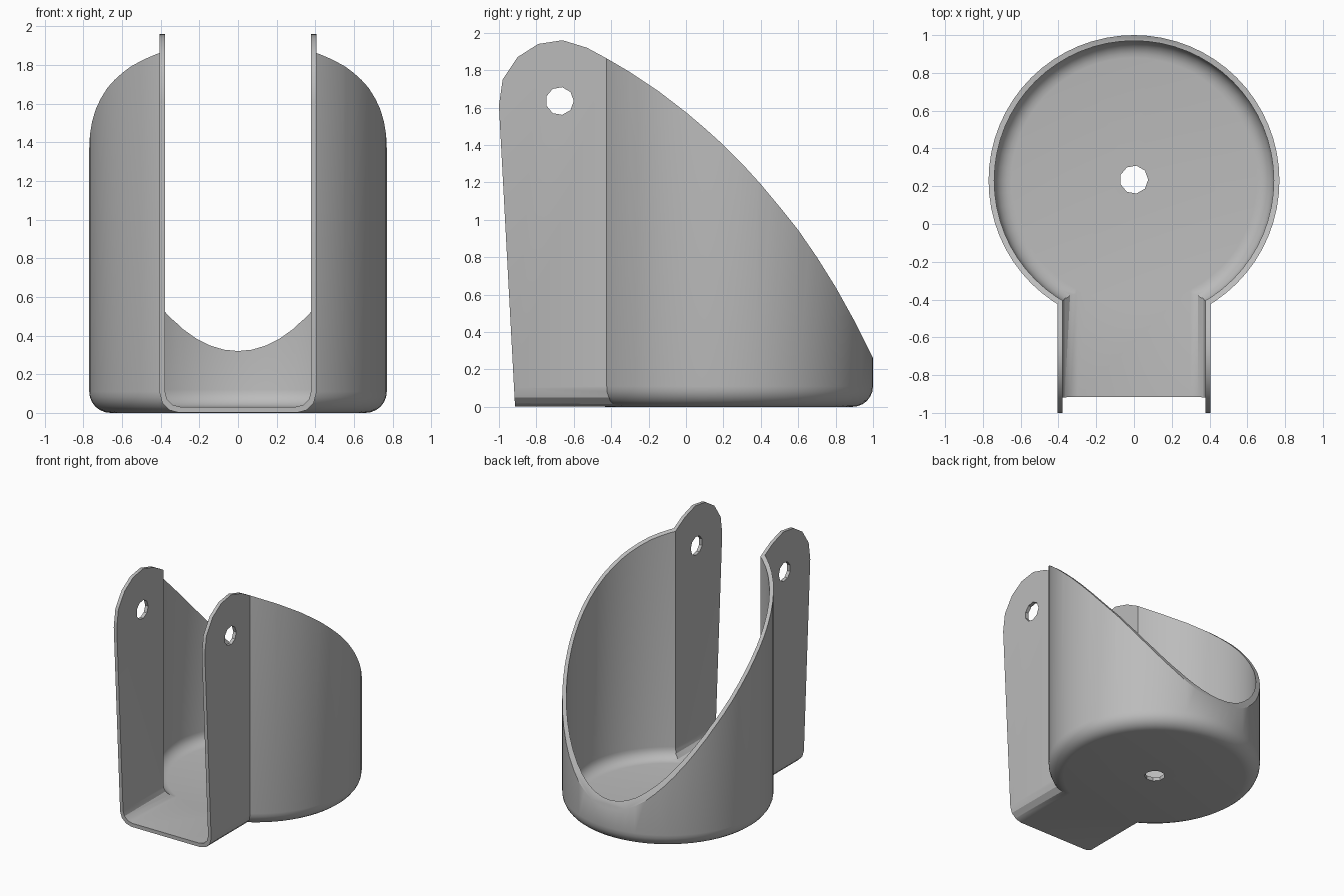
import bpy, bmesh, math
from mathutils import Vector

cube = bpy.data.objects.get("Cube")
if cube:
    bpy.data.objects.remove(cube, do_unlink=True)

CENTRE_Y = 0.23

grey = bpy.data.materials.new("plain grey")
grey.use_nodes = True
grey.diffuse_color = (0.5, 0.5, 0.5, 1)
grey.node_tree.nodes["Principled BSDF"].inputs["Base Color"].default_value = (0.5, 0.5, 0.5, 1)


def make_object(name, bm):
    bmesh.ops.recalc_face_normals(bm, faces=bm.faces)
    mesh = bpy.data.meshes.new(name)
    bm.to_mesh(mesh)
    bm.free()
    mesh.materials.append(grey)
    obj = bpy.data.objects.new(name, mesh)
    bpy.context.collection.objects.link(obj)
    return obj


def prism(name, points, direction):
    """Extrude a closed outline along a direction."""
    bm = bmesh.new()
    face = bm.faces.new([bm.verts.new(p) for p in points])
    ext = bmesh.ops.extrude_face_region(bm, geom=[face])
    moved = [v for v in ext["geom"] if isinstance(v, bmesh.types.BMVert)]
    bmesh.ops.translate(bm, verts=moved, vec=Vector(direction))
    return make_object(name, bm)


def fillet(radius, floor, bend, steps):
    """Rounded lower corner, from the floor up to the wall."""
    turns = [math.pi / 2 * i / steps for i in range(steps + 1)]
    return [(radius - bend + bend * math.sin(t), floor + bend - bend * math.cos(t)) for t in turns]


def round_tub(name, radius, floor, bend, top, sides=64):
    """Solid of revolution with a rounded bottom edge."""
    bm = bmesh.new()
    rings = []
    for r, z in fillet(radius, floor, bend, 6) + [(radius, top)]:
        rings.append([bm.verts.new((r * math.sin(2 * math.pi * i / sides),
                                    CENTRE_Y + r * math.cos(2 * math.pi * i / sides), z))
                      for i in range(sides)])
    for a, b in zip(rings, rings[1:]):
        for i in range(sides):
            j = (i + 1) % sides
            bm.faces.new((a[i], a[j], b[j], b[i]))
    bm.faces.new(rings[0])
    bm.faces.new(rings[-1])
    return make_object(name, bm)


def channel(name, half, floor, bend, top, front):
    """Straight trough running from the front into the tub."""
    right = fillet(half, floor, bend, 3) + [(half, top)]
    outline = right + [(-x, z) for x, z in reversed(right)]
    return prism(name, [(x, front, z) for x, z in outline], (0, 0.2 - front, 0))


def circle(radius, sides):
    return [(radius * math.cos(2 * math.pi * i / sides),
             radius * math.sin(2 * math.pi * i / sides)) for i in range(sides)]


def combine(target, other, operation):
    mod = target.modifiers.new(operation.lower(), 'BOOLEAN')
    mod.operation = operation
    mod.solver = 'EXACT'
    mod.object = other
    bpy.context.view_layer.objects.active = target
    bpy.ops.object.modifier_apply(modifier=mod.name)
    bpy.data.objects.remove(other, do_unlink=True)


# Outer body: round tub joined to the front channel
holder = round_tub("holder_body", 0.77, 0, 0.11, 2.2)
combine(holder, channel("channel_outer", 0.405, 0.001, 0.10, 2.1, -1.1), 'UNION')

# Hollow inside
combine(holder, round_tub("tub_hollow", 0.74, 0.03, 0.09, 2.4), 'DIFFERENCE')
combine(holder, channel("channel_hollow", 0.378, 0.031, 0.08, 2.3, -1.2), 'DIFFERENCE')

# Side outline: rounded front lugs and a rim sweeping down to the back
lug = [(-0.915, -0.1), (-0.915, 0.02), (-1, 1.61), (-0.98, 1.75), (-0.90, 1.87), (-0.79, 1.94),
       (-0.66, 1.96), (-0.53, 1.92), (-0.428, 1.865)]
rim = [(-0.3, 1.79), (-0.15, 1.69), (0, 1.575), (0.1, 1.49), (0.2, 1.4), (0.3, 1.3), (0.4, 1.19),
       (0.5, 1.07), (0.6, 0.945), (0.7, 0.80), (0.8, 0.64), (0.9, 0.46), (1, 0.26), (1.1, 0.04), (1.1, -0.1)]
combine(holder, prism("side_outline", [(-1.2, y, z) for y, z in lug + rim], (2.4, 0, 0)), 'INTERSECT')

# Pin hole through both lugs and drain hole in the floor
combine(holder, prism("pin_hole", [(-1, y - 0.675, z + 1.635) for y, z in circle(0.075, 9)],
                      (2, 0, 0)), 'DIFFERENCE')
combine(holder, prism("drain_hole", [(x, y + CENTRE_Y + 0.005, -0.1) for x, y in circle(0.075, 9)],
                      (0, 0, 0.3)), 'DIFFERENCE')

# Smooth shading with crisp rims
bpy.ops.object.select_all(action='DESELECT')
holder.select_set(True)
bpy.context.view_layer.objects.active = holder
bpy.ops.object.shade_smooth_by_angle(angle=math.radians(30))
